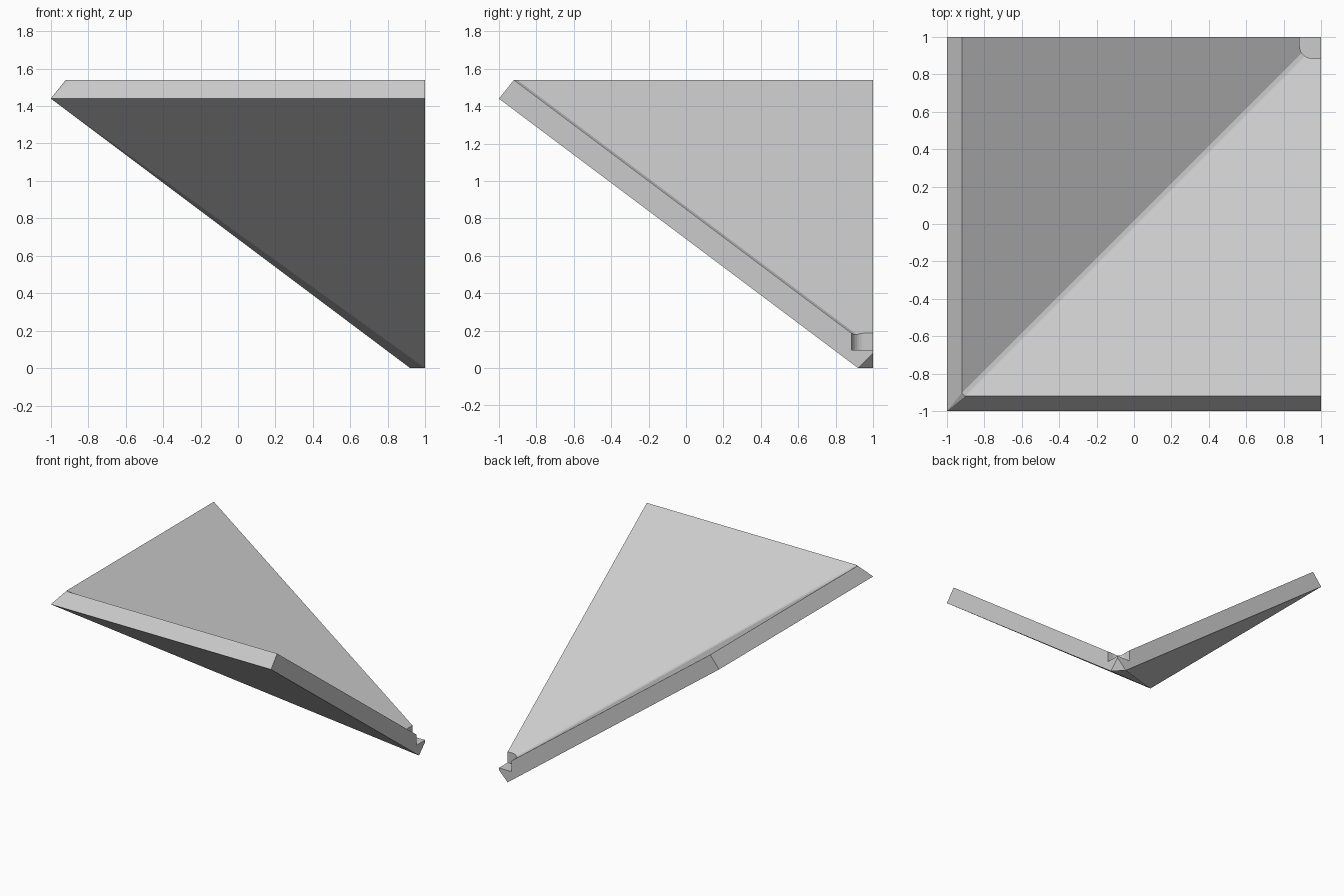
import bpy, bmesh, math

if "Cube" in bpy.data.objects:
    bpy.data.objects.remove(bpy.data.objects["Cube"])

PITCH = 0.75


def top_z(t):
    return 1.54 - PITCH * (t + 0.92)


def make_object(name, bm):
    bmesh.ops.recalc_face_normals(bm, faces=bm.faces)
    me = bpy.data.meshes.new(name)
    bm.to_mesh(me)
    bm.free()
    ob = bpy.data.objects.new(name, me)
    bpy.context.collection.objects.link(ob)
    return ob


# Valley roof corner: half the points, the rest mirrored across the diagonal
w = 0.018   # width of the small valley strip
half = {
    "eave_low": (1, -1, 1.44), "eave_top": (1, -0.92, 1.54),
    "valley_start": (-0.92 + w, -0.92, 1.54),
    "valley_end": (1, 1 - w, top_z(1 - w)),
    "foot": (1, 0.92, 0),
}
bm = bmesh.new()
R = {k: bm.verts.new(p) for k, p in half.items()}
L = {k: bm.verts.new((p[1], p[0], p[2])) for k, p in half.items()}
corner_low = bm.verts.new((-1, -1, 1.44))
tip_low = bm.verts.new((1, 1, 0.08))
tip_top = bm.verts.new((1, 1, top_z(1 - w / 2)))
for s in (R, L):
    bm.faces.new((corner_low, s["eave_low"], s["foot"]))                          # underside
    bm.faces.new((s["valley_start"], s["eave_top"], s["valley_end"]))             # roof plane
    bm.faces.new((corner_low, s["eave_low"], s["eave_top"], s["valley_start"]))   # slanted rim
    bm.faces.new((s["eave_low"], s["foot"], tip_low, tip_top,
                  s["valley_end"], s["eave_top"]))                                # cut end
bm.faces.new((corner_low, R["valley_start"], L["valley_start"]))
bm.faces.new((R["valley_start"], R["valley_end"], tip_top, L["valley_end"], L["valley_start"]))
bm.faces.new((corner_low, R["foot"], L["foot"]))
bm.faces.new((R["foot"], tip_low, L["foot"]))
roof = make_object("valley_roof", bm)

# Rounded socket cut into the lowest corner
bm = bmesh.new()
lo, r = 0.885, 0.065
outline = [(1.2, 1.2), (lo, 1.2)]
for i in range(9):
    a = math.pi + i / 8 * math.pi / 2
    outline.append((lo + r + r * math.cos(a), lo + r + r * math.sin(a)))
outline.append((1.2, lo))
base = bm.faces.new([bm.verts.new((x, y, 0.097)) for x, y in outline])
ext = bmesh.ops.extrude_face_region(bm, geom=[base])
bmesh.ops.translate(bm, vec=(0, 0, 0.4),
                    verts=[v for v in ext["geom"] if isinstance(v, bmesh.types.BMVert)])
cutter = make_object("socket_cutter", bm)
cutter.hide_render = True

mod = roof.modifiers.new("socket", "BOOLEAN")
mod.operation = "DIFFERENCE"
mod.solver = "EXACT"
mod.object = cutter
bpy.context.view_layer.objects.active = roof
roof.select_set(True)
bpy.ops.object.modifier_apply(modifier=mod.name)
bpy.data.objects.remove(cutter, do_unlink=True)
